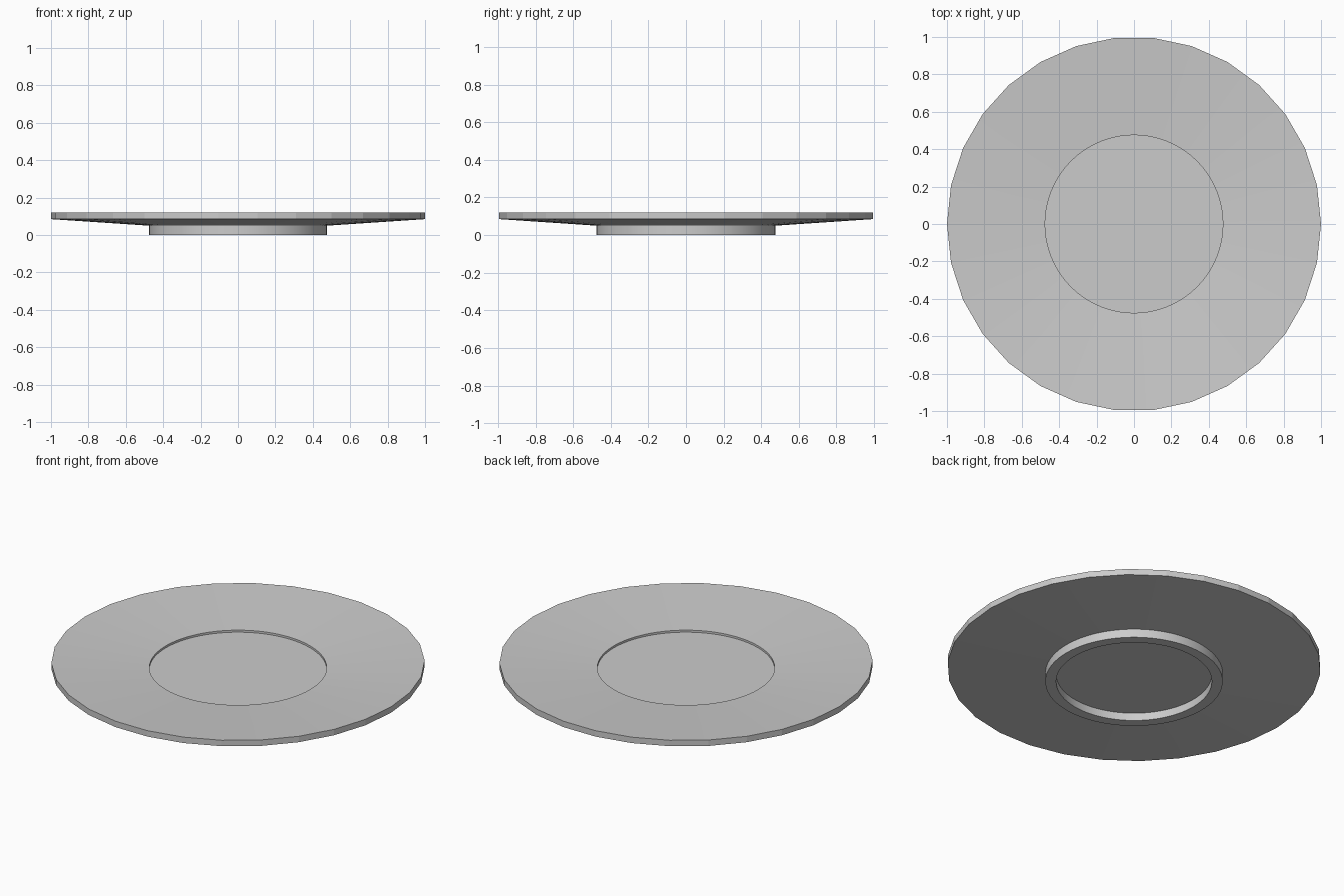
import bpy, bmesh, math

if "Cube" in bpy.data.objects:
    bpy.data.objects.remove(bpy.data.objects["Cube"])

SIDES, SEG = 30, 120          # rim facets / segments of the round parts
PER = SEG // SIDES


def point(r, z, i):
    """Point i around the axis; the rim (r = 1) follows a 30-sided polygon."""
    a = 2 * math.pi * i / SEG
    if r == 1:
        half = math.pi / SIDES
        off = 2 * math.pi * (i % PER) / SEG - half
        r = math.cos(half) / math.cos(off)
    return (r * math.cos(a), r * math.sin(a), z)


def lathe(name, profile):
    """Revolve (radius, z) points whose two ends lie on the axis."""
    bm = bmesh.new()
    top = bm.verts.new((0, 0, profile[0][1]))
    bottom = bm.verts.new((0, 0, profile[-1][1]))
    rings = [[bm.verts.new(point(r, z, i)) for i in range(SEG)]
             for r, z in profile[1:-1]]
    for i in range(SEG):
        j = (i + 1) % SEG
        bm.faces.new((top, rings[0][i], rings[0][j]))
        for a, b in zip(rings, rings[1:]):
            bm.faces.new((a[i], b[i], b[j], a[j]))
        bm.faces.new((bottom, rings[-1][j], rings[-1][i]))
    bmesh.ops.recalc_face_normals(bm, faces=bm.faces)
    mesh = bpy.data.meshes.new(name)
    bm.to_mesh(mesh)
    bm.free()
    obj = bpy.data.objects.new(name, mesh)
    bpy.context.collection.objects.link(obj)
    return obj


# plate: shallow well, sloping rim and hollow foot ring
plate = lathe("plate", [
    (0, 0.073), (0.475, 0.073), (0.475, 0.085),     # well
    (1, 0.12), (1, 0.085),                          # rim
    (0.475, 0.05), (0.475, 0), (0.417, 0),          # foot ring
    (0.417, 0.045), (0, 0.045)])                    # recess below

bpy.context.view_layer.objects.active = plate
plate.select_set(True)
bpy.ops.object.shade_smooth_by_angle(angle=math.radians(10))
